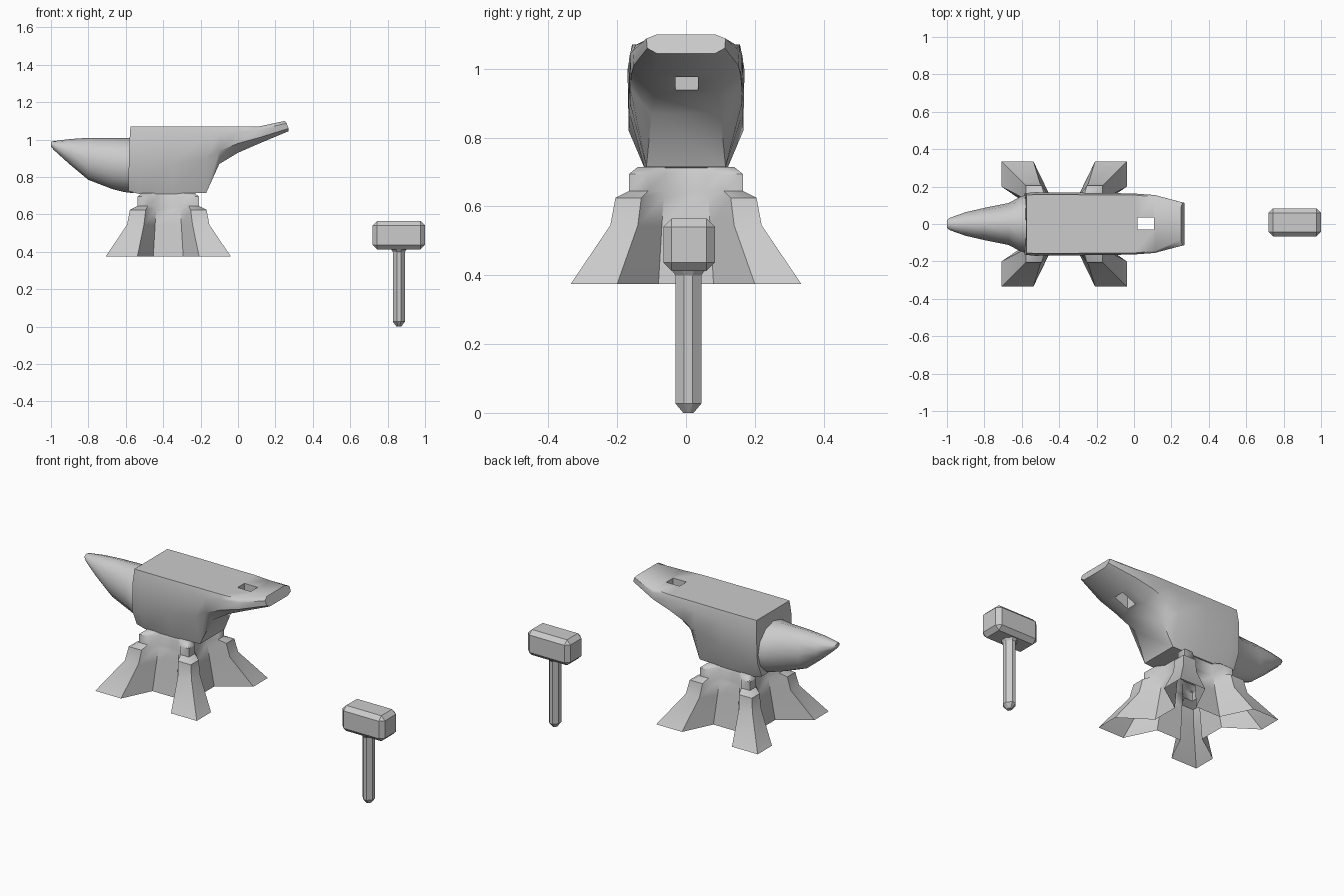
import bpy, bmesh
from math import cos, sin, tau, radians

if "Cube" in bpy.data.objects:
    bpy.data.objects.remove(bpy.data.objects["Cube"])


def loft(name, rings, cap_start=True, cap_end=True, smooth=None):
    """Skin equally sized closed rings into a mesh object."""
    bm = bmesh.new()
    loops = [[bm.verts.new(p) for p in ring] for ring in rings]
    n = len(rings[0])
    for a, b in zip(loops, loops[1:]):
        for i in range(n):
            j = (i + 1) % n
            bm.faces.new((a[i], a[j], b[j], b[i]))
    if cap_start:
        bm.faces.new(loops[0][::-1])
    if cap_end:
        bm.faces.new(loops[-1])
    bmesh.ops.recalc_face_normals(bm, faces=bm.faces)
    return finish(name, bm, smooth)


def finish(name, bm, smooth=None):
    me = bpy.data.meshes.new(name)
    bm.to_mesh(me)
    bm.free()
    ob = bpy.data.objects.new(name, me)
    bpy.context.collection.objects.link(ob)
    if smooth:
        shade(ob, smooth)
    return ob


def shade(ob, angle):
    bpy.ops.object.select_all(action='DESELECT')
    bpy.context.view_layer.objects.active = ob
    ob.select_set(True)
    bpy.ops.object.shade_smooth_by_angle(angle=radians(angle))


def box(name, center, size, bevel=0):
    bm = bmesh.new()
    bmesh.ops.create_cube(bm, size=1)
    for v in bm.verts:
        v.co = [c + a * s for c, a, s in zip(center, v.co, size)]
    if bevel:
        bmesh.ops.bevel(bm, geom=bm.edges[:], offset=bevel, segments=1, affect='EDGES')
    return finish(name, bm)


# Anvil base: four-legged star, open underneath
CX = -0.373


def star(z, tip, cx, cy, notch, w):
    quarter = [(notch, w), (tip, cy), (tip, tip), (cx, tip), (w, notch)]
    pts = []
    for sx, sy in ((1, 1), (-1, 1), (-1, -1), (1, -1)):
        q = [(CX + sx * x, sy * y, z) for x, y in quarter]
        pts += q if sx * sy > 0 else q[::-1]
    return pts


loft("anvil_base", [
    star(0.375, 0.335, 0.165, 0.20, 0.16, 0.08),
    star(0.545, 0.22, 0.13, 0.14, 0.135, 0.07),
    star(0.625, 0.205, 0.12, 0.13, 0.125, 0.065),
    star(0.645, 0.165, 0.11, 0.11, 0.12, 0.06),
    star(0.695, 0.165, 0.11, 0.11, 0.12, 0.06),
    star(0.715, 0.14, 0.10, 0.10, 0.11, 0.06),
], cap_start=False, smooth=50)


# Anvil body: sections along x (x, top z, lower side z, bottom z, half widths, slant)
def body_section(x, zt, zm, zb, wt, wm, wb, dx=0):
    zu = zt - 0.3 * (zt - zm)
    half = [(wt, zt, 0), (wm, zu, dx / 2), (wm * 0.98, zm, dx), (wb, zb, dx)]
    return ([(x + d, y, z) for y, z, d in half]
            + [(x + d, -y, z) for y, z, d in half[::-1]])


body = loft("anvil_body", [
    body_section(-0.575, 1.07, 0.82, 0.725, 0.155, 0.165, 0.12, -0.01),
    body_section(-0.53, 1.07, 0.82, 0.71, 0.157, 0.17, 0.12),
    body_section(-0.35, 1.07, 0.87, 0.71, 0.157, 0.168, 0.12),
    body_section(-0.17, 1.07, 0.90, 0.715, 0.155, 0.166, 0.115),
    body_section(-0.10, 1.07, 0.94, 0.87, 0.155, 0.165, 0.10),
    body_section(0.00, 1.07, 0.98, 0.93, 0.155, 0.163, 0.09),
    body_section(0.11, 1.07, 1.01, 0.978, 0.145, 0.155, 0.09),
    body_section(0.25, 1.10, 1.06, 1.045, 0.085, 0.115, 0.085, 0.02),
])

# Square hole through the heel
cutter = box("hole_cutter", (0.062, 0.002, 1.0), (0.088, 0.065, 0.4))
cutter.hide_render = True
mod = body.modifiers.new("hole", 'BOOLEAN')
mod.operation = 'DIFFERENCE'
mod.solver = 'EXACT'
mod.object = cutter
bpy.context.view_layer.objects.active = body
bpy.ops.object.modifier_apply(modifier="hole")
bpy.data.objects.remove(cutter)
shade(body, 40)

# Horn: rounded sections (x, top z, bottom z, half width)
horn = [(-1.0, 0.988, 0.963, 0.02), (-0.985, 0.992, 0.945, 0.033),
        (-0.90, 1.003, 0.868, 0.063), (-0.80, 1.01, 0.785, 0.086),
        (-0.67, 1.01, 0.735, 0.112), (-0.61, 1.008, 0.72, 0.145),
        (-0.56, 1.01, 0.714, 0.16)]
loft("anvil_horn", [
    [(x, w * cos(tau * i / 12), (t + b) / 2 + (t - b) / 2 * sin(tau * i / 12) )
     for i in range(12)] for x, t, b, w in horn], smooth=50)

# Hammer head
box("hammer_head", (0.86, 0.009, 0.489), (0.28, 0.15, 0.152), 0.024)


# Hammer handle: chamfered square shaft with tapered end
def shaft(z, s):
    pts = [(3, 1), (1, 3), (-1, 3), (-3, 1), (-3, -1), (-1, -3), (1, -3), (3, -1)]
    return [(0.86 + 0.0108 * s * x, 0.007 + 0.0125 * s * y, z) for x, y in pts]


loft("hammer_handle", [shaft(0, 0.4), shaft(0.027, 1), shaft(0.40, 1),
                       shaft(0.415, 1.3), shaft(0.43, 1.3)])
